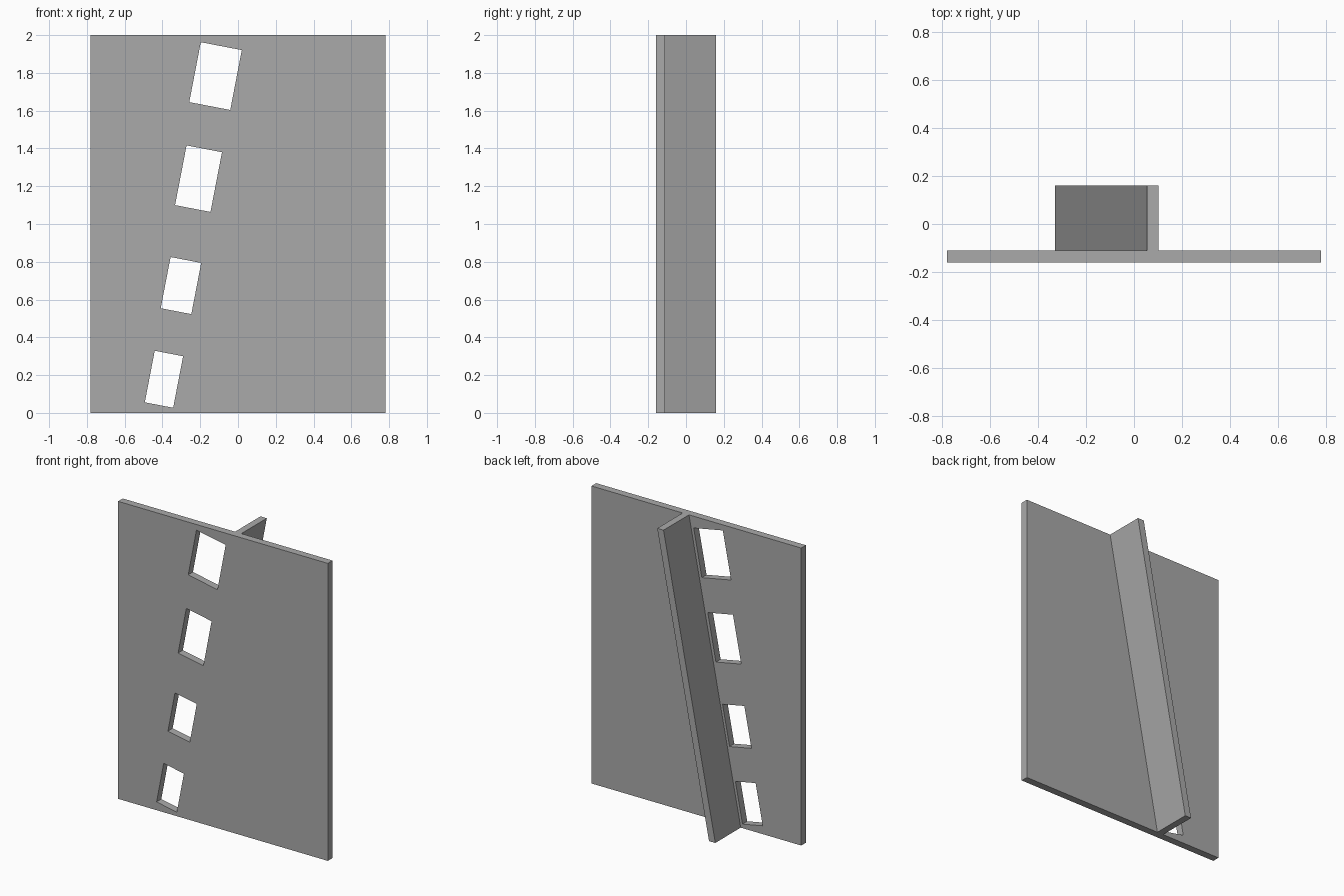
import bpy
import bmesh
from math import atan
from mathutils import Matrix, Vector

cube = bpy.data.objects.get("Cube")
if cube:
    bpy.data.objects.remove(cube, do_unlink=True)

HEIGHT = 2.0
FRONT, BACK, FIN_BACK = -0.16, -0.11, 0.16
LEAN = 0.385 / HEIGHT  # sideways drift of the fin per unit of height

grey = bpy.data.materials.new("plain_grey")
grey.use_nodes = True
colour = (0.4, 0.4, 0.4, 1)
grey.diffuse_color = colour
grey.node_tree.nodes["Principled BSDF"].inputs["Base Color"].default_value = colour


def prism(name, outline, y0, y1):
    """Extrude an x-z outline from y0 to y1."""
    bm = bmesh.new()
    face = bm.faces.new([bm.verts.new((x, y0, z)) for x, z in outline])
    grown = bmesh.ops.extrude_face_region(bm, geom=[face])["geom"]
    moved = [v for v in grown if isinstance(v, bmesh.types.BMVert)]
    bmesh.ops.translate(bm, verts=moved, vec=(0, y1 - y0, 0))
    bmesh.ops.recalc_face_normals(bm, faces=bm.faces)
    mesh = bpy.data.meshes.new(name)
    bm.to_mesh(mesh)
    bm.free()
    mesh.materials.append(grey)
    obj = bpy.data.objects.new(name, mesh)
    bpy.context.collection.objects.link(obj)
    return obj


def rectangle(cx, cz, w, h, angle=0.0):
    turn = Matrix.Rotation(-angle, 2)
    corners = ((-1, -1), (1, -1), (1, 1), (-1, 1))
    return [Vector((cx, cz)) + turn @ Vector((sx * w / 2, sz * h / 2)) for sx, sz in corners]


# Upright panel
panel = prism("panel", rectangle(0, HEIGHT / 2, 1.56, HEIGHT), FRONT, BACK)

# Tilted openings beside the fin: centre x, centre z, width, height
openings = [(-0.119, 1.783, 0.221, 0.323), (-0.209, 1.240, 0.191, 0.322),
            (-0.302, 0.674, 0.165, 0.276), (-0.392, 0.178, 0.153, 0.278)]
for i, (x, z, w, h) in enumerate(openings):
    cutter = prism(f"opening_cutter_{i + 1}", rectangle(x, z, w, h, atan(LEAN)),
                   FRONT - 0.1, BACK + 0.1)
    cutter.hide_render = True
    cutter.hide_set(True)
    cutter.display_type = 'WIRE'
    cut = panel.modifiers.new(f"opening_{i + 1}", 'BOOLEAN')
    cut.operation = 'DIFFERENCE'
    cut.solver = 'EXACT'
    cut.object = cutter

# Leaning fin on the back, cut level at top and bottom
foot, thick = -0.33, 0.047
head = foot + LEAN * HEIGHT
prism("leaning_fin", [(foot, 0), (foot + thick, 0), (head + thick, HEIGHT), (head, HEIGHT)],
      BACK, FIN_BACK)
